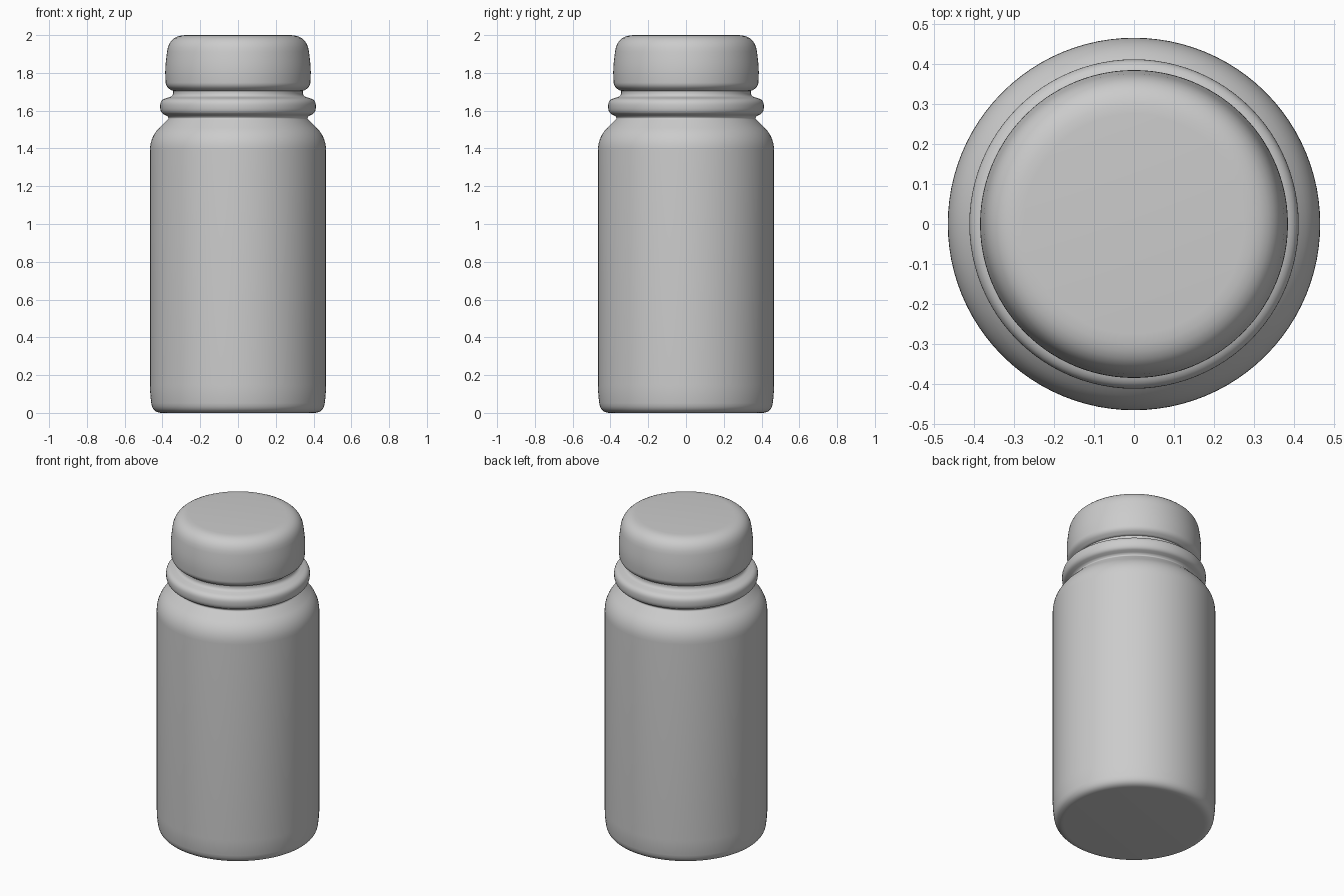
import bpy, bmesh, math
from mathutils import Vector

old = bpy.data.objects.get("Cube")
if old:
    bpy.data.objects.remove(old, do_unlink=True)

SIDES = 96

grey = bpy.data.materials.new("plain grey")
grey.use_nodes = True
colour = (0.6, 0.6, 0.6, 1)
grey.diffuse_color = colour
grey.node_tree.nodes["Principled BSDF"].inputs["Base Color"].default_value = colour


def rounded(points, steps=7):
    """Round each corner (radius, height, cut length) of a profile."""
    pos = [Vector((r, 0, z)) for r, z, _ in points]
    out = [pos[0]]
    for i in range(1, len(pos) - 1):
        p, cut = pos[i], points[i][2]
        a, b = pos[i - 1] - p, pos[i + 1] - p
        start = p + a.normalized() * min(cut, a.length * 0.49)
        end = p + b.normalized() * min(cut, b.length * 0.49)
        for k in range(steps + 1):
            t = k / steps
            out.append(start * (1 - t) ** 2 + p * 2 * t * (1 - t) + end * t ** 2)
    return out + [pos[-1]]


def lathe(name, points):
    """Spin a rounded profile around the upright axis."""
    bm = bmesh.new()
    verts = [bm.verts.new(p) for p in rounded(points)]
    edges = [bm.edges.new(pair) for pair in zip(verts, verts[1:])]
    bmesh.ops.spin(bm, geom=verts + edges, cent=(0, 0, 0), axis=(0, 0, 1),
                   angle=math.tau, steps=SIDES)
    bmesh.ops.remove_doubles(bm, verts=bm.verts, dist=0.0001)
    bmesh.ops.recalc_face_normals(bm, faces=bm.faces)
    mesh = bpy.data.meshes.new(name)
    bm.to_mesh(mesh)
    bm.free()
    mesh.materials.append(grey)
    obj = bpy.data.objects.new(name, mesh)
    bpy.context.collection.objects.link(obj)
    bpy.ops.object.select_all(action='DESELECT')
    obj.select_set(True)
    bpy.context.view_layer.objects.active = obj
    bpy.ops.object.shade_smooth_by_angle(angle=math.radians(40))
    return obj


# Bottle: flat base, straight wall, sloped shoulder, collar ring and neck
lathe("bottle_body", [
    (0, 0, 0),
    (0.452, 0, 0.05),
    (0.466, 0.1, 0.05),
    (0.466, 1.46, 0.07),
    (0.365, 1.56, 0.01),
    (0.375, 1.572, 0.005),
    (0.412, 1.59, 0.03),
    (0.412, 1.657, 0.03),
    (0.343, 1.677, 0.02),
    (0.343, 1.73, 0),
    (0, 1.73, 0),
])

# Cap: slightly domed side with a soft top edge
lathe("cap", [
    (0, 1.705, 0),
    (0.35, 1.705, 0.01),
    (0.382, 1.73, 0.02),
    (0.387, 1.82, 0.05),
    (0.365, 2.0, 0.09),
    (0, 2.0, 0),
])
